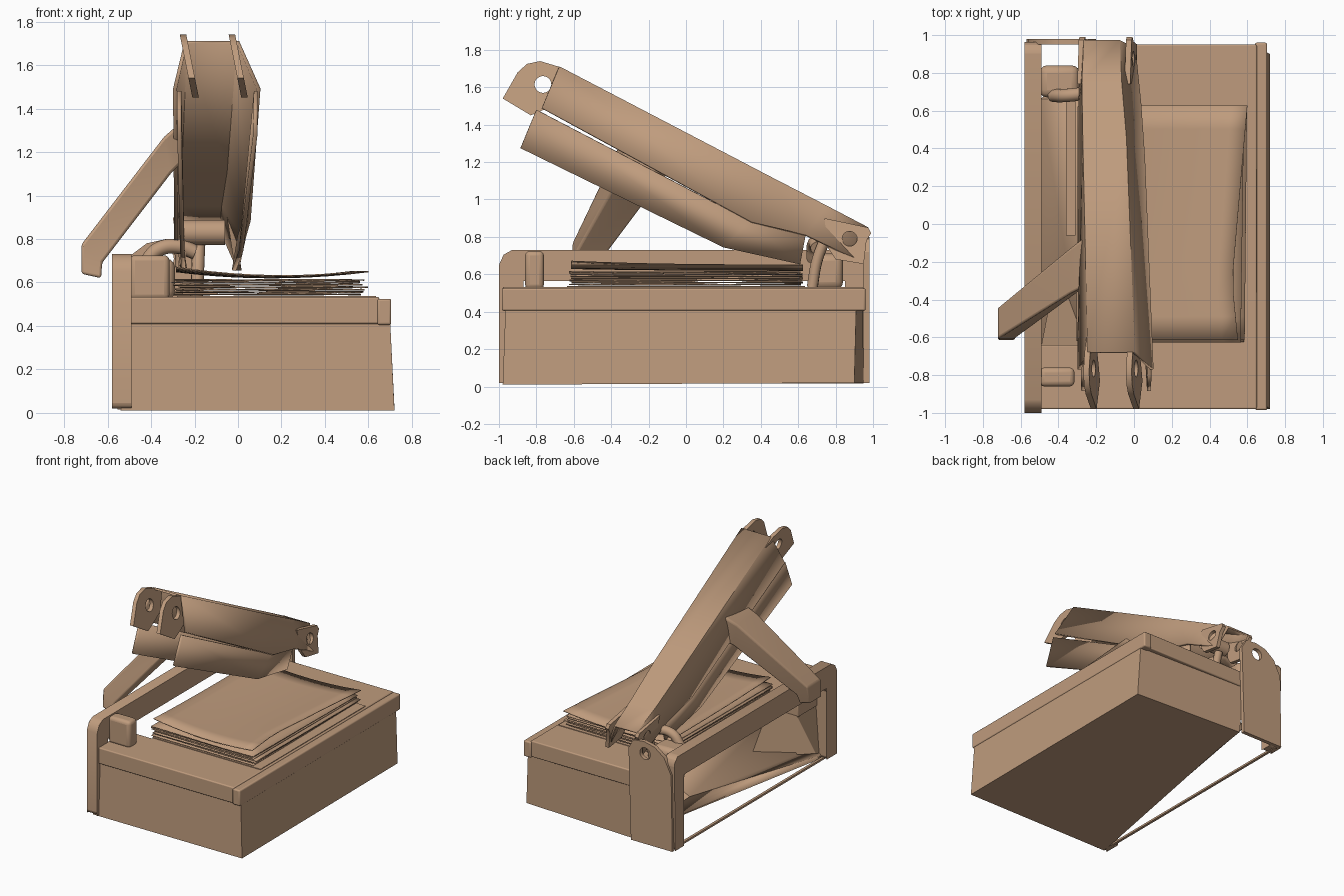
import bpy, math, random
from mathutils import Matrix

if "Cube" in bpy.data.objects:
    bpy.data.objects.remove(bpy.data.objects["Cube"])

random.seed(4)
tan = bpy.data.materials.new("warm tan")
tan.diffuse_color = (0.52, 0.33, 0.205, 1)
tan.use_nodes = True
tan.node_tree.nodes["Principled BSDF"].inputs["Base Color"].default_value = tan.diffuse_color


def finish(ob, bevel=0.0, solid=0.0, angle=30):
    ob.data.materials.clear()
    ob.data.materials.append(tan)
    if solid:
        m = ob.modifiers.new("Thickness", "SOLIDIFY")
        m.thickness, m.offset = solid, 0
    if bevel:
        m = ob.modifiers.new("Bevel", "BEVEL")
        m.width, m.segments, m.limit_method = bevel, 3, "ANGLE"
    bpy.ops.object.select_all(action="DESELECT")
    bpy.context.view_layer.objects.active = ob
    ob.select_set(True)
    bpy.ops.object.shade_smooth_by_angle(angle=math.radians(angle))
    return ob


def add_mesh(name, verts, faces, **kw):
    me = bpy.data.meshes.new(name)
    me.from_pydata(verts, [], faces)
    ob = bpy.data.objects.new(name, me)
    bpy.context.collection.objects.link(ob)
    return finish(ob, **kw)


def loft(name, rings, closed=True, **kw):
    """Skin equal-length rings; closed adds the last side and end caps."""
    n = len(rings[0])
    faces = [(i * n + j, i * n + (j + 1) % n, (i + 1) * n + (j + 1) % n, (i + 1) * n + j)
             for i in range(len(rings) - 1) for j in range(n if closed else n - 1)]
    if closed:
        last = (len(rings) - 1) * n
        faces += [tuple(reversed(range(n))), tuple(range(last, last + n))]
    return add_mesh(name, [p for r in rings for p in r], faces, **kw)


def box(name, lo, hi, **kw):
    return loft(name, [[(lo[0], lo[1], z), (hi[0], lo[1], z), (hi[0], hi[1], z), (lo[0], hi[1], z)]
                       for z in (lo[2], hi[2])], **kw)


def from_curve(name, cu, matrix=Matrix(), **kw):
    """Turn a curve into a finished mesh object."""
    tmp = bpy.data.objects.new("path", cu)
    bpy.context.collection.objects.link(tmp)
    dg = bpy.context.evaluated_depsgraph_get()
    me = bpy.data.meshes.new_from_object(tmp.evaluated_get(dg))
    bpy.data.objects.remove(tmp)
    me.transform(matrix)
    ob = bpy.data.objects.new(name, me)
    bpy.context.collection.objects.link(ob)
    return finish(ob, **kw)


def plate(name, outline, thick, matrix, hole=None, **kw):
    """Flat profile with an optional round hole (cx, cy, r)."""
    loops = [outline]
    if hole:
        cx, cy, r = hole
        loops.append([(cx + r * math.cos(a * math.pi / 10), cy + r * math.sin(a * math.pi / 10))
                      for a in range(20)])
    cu = bpy.data.curves.new(name, "CURVE")
    cu.dimensions, cu.fill_mode, cu.extrude = "2D", "BOTH", thick / 2
    for pts in loops:
        sp = cu.splines.new("POLY")
        sp.points.add(len(pts) - 1)
        for p, q in zip(sp.points, pts):
            p.co = (q[0], q[1], 0, 1)
        sp.use_cyclic_u = True
    return from_curve(name, cu, matrix, **kw)


def tube(name, pts, radius):
    cu = bpy.data.curves.new(name, "CURVE")
    cu.dimensions, cu.bevel_depth, cu.bevel_resolution, cu.use_fill_caps = "3D", radius, 3, True
    sp = cu.splines.new("BEZIER")
    sp.bezier_points.add(len(pts) - 1)
    for b, p in zip(sp.bezier_points, pts):
        b.co, b.handle_left_type, b.handle_right_type = p, "AUTO", "AUTO"
    return from_curve(name, cu, angle=50)


def side(x, lean=0.0, z0=0.0):
    """Profile (y, z) standing at x, leaning along x with height."""
    return Matrix(((0, lean, 1, x - lean * z0), (1, 0, 0, 0), (0, 1, 0, 0), (0, 0, 0, 1)))


# base cabinet, cut away along the left side, back wall slightly slanted
low = [(-.54, -.98), (.72, -.98), (.72, .90), (-.2, .95), (-.25, .6), (-.52, -.86)]
high = [(-.49, -.965), (.7, -.965), (.7, .91), (-.25, .945), (-.28, -.64), (-.49, -.64)]
loft("base_cabinet", [[(x, y, .01 + .005 * (y + 1)) for x, y in low], [(x, y, .42) for x, y in high]],
     angle=20)
# sloping panel inside the open left side
add_mesh("side_panel", [(-.53, -.95, .03), (-.2, .9, .03), (-.49, .66, .3), (-.28, .66, .4),
                        (-.28, -.64, .38), (-.49, -.64, .12)],
         [(0, 1, 2), (1, 3, 2), (0, 2, 5), (2, 3, 4, 5)], solid=.01, angle=15)
box("bottom_strip", (-.555, -.95, .015), (-.535, .95, .03))

# worktop with notch, and right-hand rim
top = [(-.5, -.98), (.65, -.98), (.65, .95), (-.28, .95), (-.28, -.64), (-.5, -.64)]
loft("worktop", [[(x, y, z) for x, y in top] for z in (.41, .533)], bevel=.008)
box("right_rim", (.64, -.985, .405), (.705, .96, .525), bevel=.01)
box("inset_mat", (-.28, -.635, .53), (.635, .635, .538))

# side frame, an upside-down U
plate("side_frame", [(-1, .02), (-.87, .02), (-.87, .565), (.85, .565), (.85, .02), (.96, .02),
                     (.965, .69), (.93, .73), (-.93, .73), (-.975, .705), (-1, .65)],
      .088, side(-.535), bevel=.028, angle=40)

# back bracket with pivot hole
back = Matrix(((1, 0, 0, 0), (0, 0, 1, .965), (0, 1, 0, 0), (0, 0, 0, 1)))
plate("back_bracket", [(-.57, .02), (-.22, .02), (-.2, .72), (-.24, .79), (-.33, .80), (-.42, .78),
                       (-.5, .72), (-.56, .6)], .03, back, hole=(-.34, .71, .045))

# pivot blocks against the side frame
box("front_block", (-.5, -.86, .52), (-.315, -.76, .725), bevel=.025)
box("back_block", (-.5, .67, .52), (-.29, .84, .71), bevel=.04)
box("slide_bar", (-.36, -.06, .4), (-.31, .66, .46))

# paper stack with a curled top sheet
N = 10
for k in range(8):
    topmost = k == 7
    jit = [random.uniform(-.02, .02) for _ in range(5)]
    verts = []
    for i in range(N + 1):
        for j in range(N + 1):
            u, v = i / N, j / N
            y = -.62 + 1.24 * v + jit[1] * .4
            x = -.285 + .86 * u + jit[0] + jit[2] * (v - .5)
            z = .545 + .011 * k + .003 * math.sin(5 * u + jit[3] * 90) * math.cos(4 * v + jit[4] * 90)
            if topmost:
                edge = .55 - .03 * min(1, v / .25) + .08 * max(0, (v - .25) / .75)
                x = -.285 + (edge + .285) * u
                z = .622 + .028 * (2 * u - 1) ** 2 + .02 * (1 - v) ** 3 * (1 - u)
            verts.append((x, y, z))
    faces = [(a, a + N + 1, a + N + 2, a + 1) for i in range(N) for j in range(N)
             for a in [i * (N + 1) + j]]
    add_mesh("paper_sheet", verts, faces, solid=.006)

# raised arm: outer channel, open underneath
# (top y, top z, bottom y, bottom z, top x left/right, bottom x left/right)
stations = [(-.68, 1.705, -.77, 1.49, -.24, 0, -.29, .095), (.45, 1.115, .35, .88, -.265, -.045, -.285, .05),
            (.75, .96, .64, .81, -.27, -.07, -.285, .03), (.97, .845, .93, .67, -.26, -.08, -.28, 0)]
loft("arm_channel", [[(bl, yb, zb), (tl, yt, zt), (tr, yt, zt), (br, yb, zb)]
                     for yt, zt, yb, zb, tl, tr, bl, br in stations], closed=False, solid=.018, angle=12)
# inner channel walls hanging below it
walls = [(-.80, 1.48, -.885, 1.275, 0), (.34, .885, .2, .745, -.05), (.64, .815, .61, .655, -.075)]
for name, x0, s in (("inner_wall_left", -.27, -.2), ("inner_wall_right", .083, 1)):
    loft(name, [[(x0 + s * d, yt, zt), (x0 + s * (d * 1.3 - .004), yb, zb)]
                for yt, zt, yb, zb, d in walls], closed=False, solid=.02, angle=12)

# front ears of the arm
ear = [(-.98, 1.54), (-.9, 1.68), (-.85, 1.725), (-.78, 1.74), (-.68, 1.71), (-.6, 1.66), (-.66, 1.53),
       (-.76, 1.48), (-.83, 1.45)]
for name, x in (("front_ear_left", -.225), ("front_ear_right", .0)):
    plate(name, ear, .03, side(x, -.2, 1.6), hole=(-.765, 1.615, .045))

# rear hinge ears and pin
hinge = [(.74, .9), (.76, .74), (.8, .68), (.95, .655), (.965, .78), (.99, .82), (.975, .85)]
for name, x in (("hinge_ear_left", -.27), ("hinge_ear_right", -.02)):
    plate(name, hinge, .03, side(x, -.15, .8), hole=(.875, .79, .04))
tube("hinge_sleeve", [(-.25, .72, .83), (-.15, .72, .83), (-.06, .72, .83)], .06)

# bent spring rods under the hinge
tube("bent_rod", [(-.43, .68, .68), (-.37, .68, .75), (-.27, .69, .765), (-.2, .70, .74)], .035)
tube("support_rod", [(-.18, .74, .78), (-.185, .70, .67), (-.19, .675, .53)], .03)

# slanted handle on the left of the arm
grip = [(-.72, .64, -.63, .62, -.615, -.47), (-.72, .775, -.625, .69, -.605, -.44),
        (-.34, 1.27, -.31, 1.1, -.37, -.13), (-.26, 1.34, -.26, 1.15, -.33, -.07)]
loft("handle", [[(xl, y0, zl), (xr, y0, zr), (xr, y1, zr), (xl, y1, zl)]
                for xl, zl, xr, zr, y0, y1 in grip], bevel=.012, angle=20)
